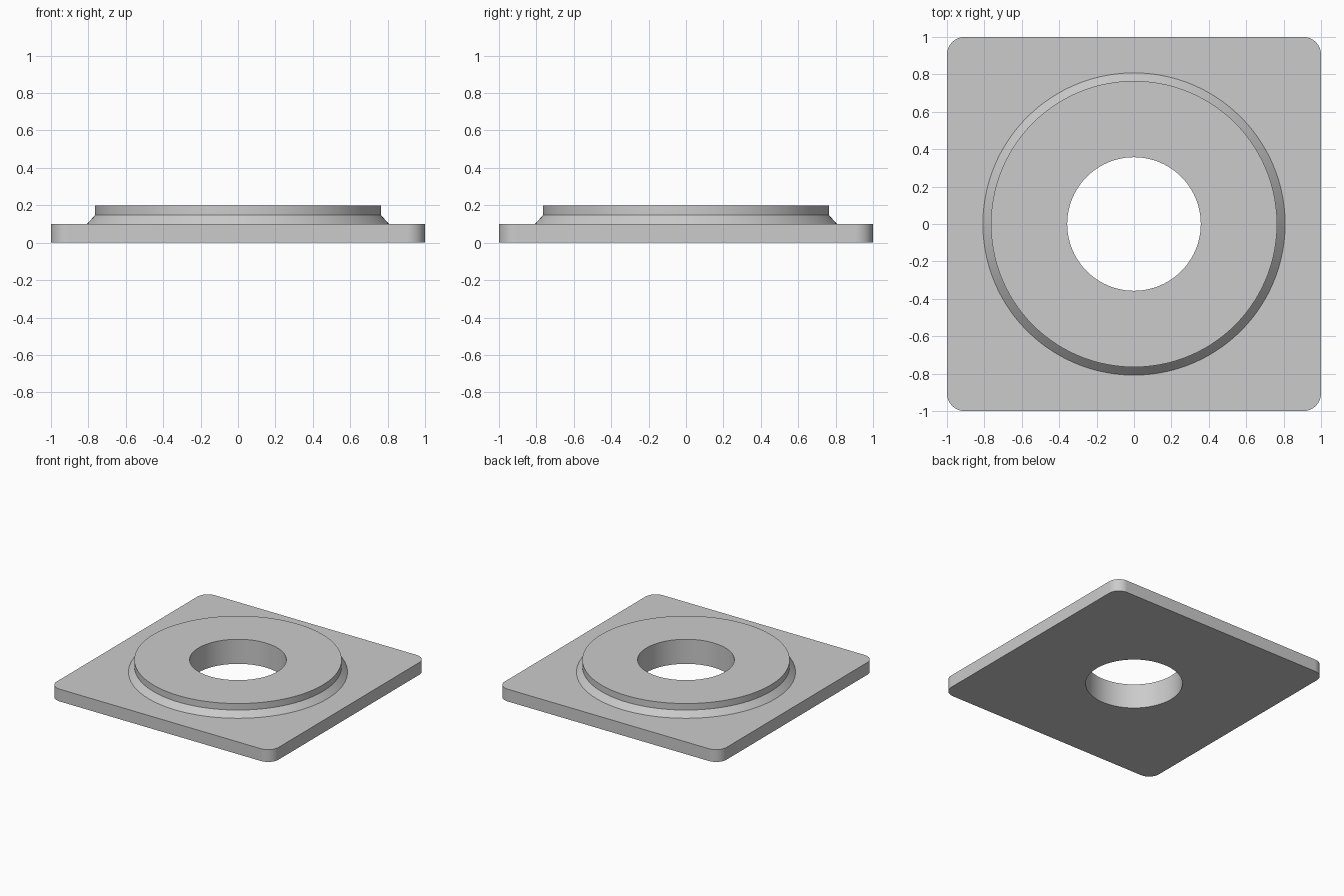
import bpy
import bmesh
from math import sin, cos, pi

if "Cube" in bpy.data.objects:
    bpy.data.objects.remove(bpy.data.objects["Cube"], do_unlink=True)

SEGMENTS = 128           # points in every ring, a quarter per plate corner
QUARTER = SEGMENTS // 4
CORNER = 0.095           # plate corner radius


def circle(radius, z):
    angles = [2 * pi * (i + 0.5) / SEGMENTS for i in range(SEGMENTS)]
    return [(radius * cos(a), radius * sin(a), z) for a in angles]


def rounded_square(half, z):
    points = []
    for i in range(SEGMENTS):
        corner, step = divmod(i, QUARTER)
        a = pi / 2 * (corner + step / (QUARTER - 1))
        middle = pi / 2 * (corner + 0.5)
        reach = (half - CORNER) * 2 ** 0.5
        points.append((reach * cos(middle) + CORNER * cos(a),
                       reach * sin(middle) + CORNER * sin(a), z))
    return points


# Closed section: bore, underside, plate edge, plate top, flare, collar, top
BORE, COLLAR, FLARE = 0.357, 0.765, 0.808
sections = [
    circle(BORE, 0),
    rounded_square(1, 0),
    rounded_square(1, 0.1),
    circle(FLARE, 0.1),
    circle(COLLAR, 0.147),
    circle(COLLAR, 0.2),
    circle(BORE, 0.2),
]

bm = bmesh.new()
rings = [[bm.verts.new(p) for p in section] for section in sections]
for k, ring in enumerate(rings):
    following = rings[(k + 1) % len(rings)]
    for i in range(SEGMENTS):
        j = (i + 1) % SEGMENTS
        bm.faces.new((ring[i], ring[j], following[j], following[i]))
bmesh.ops.recalc_face_normals(bm, faces=bm.faces)

mesh = bpy.data.meshes.new("flanged_plate")
bm.to_mesh(mesh)
bm.free()
plate = bpy.data.objects.new("flanged_plate", mesh)
bpy.context.collection.objects.link(plate)

# Plain grey finish
grey = bpy.data.materials.new("light_grey")
grey.use_nodes = True
colour = (0.6, 0.6, 0.6, 1)
grey.diffuse_color = colour
grey.node_tree.nodes["Principled BSDF"].inputs["Base Color"].default_value = colour
mesh.materials.append(grey)

# Smooth round walls with sharp rims
bpy.ops.object.select_all(action="DESELECT")
plate.select_set(True)
bpy.context.view_layer.objects.active = plate
bpy.ops.object.shade_smooth_by_angle(angle=pi / 6)
